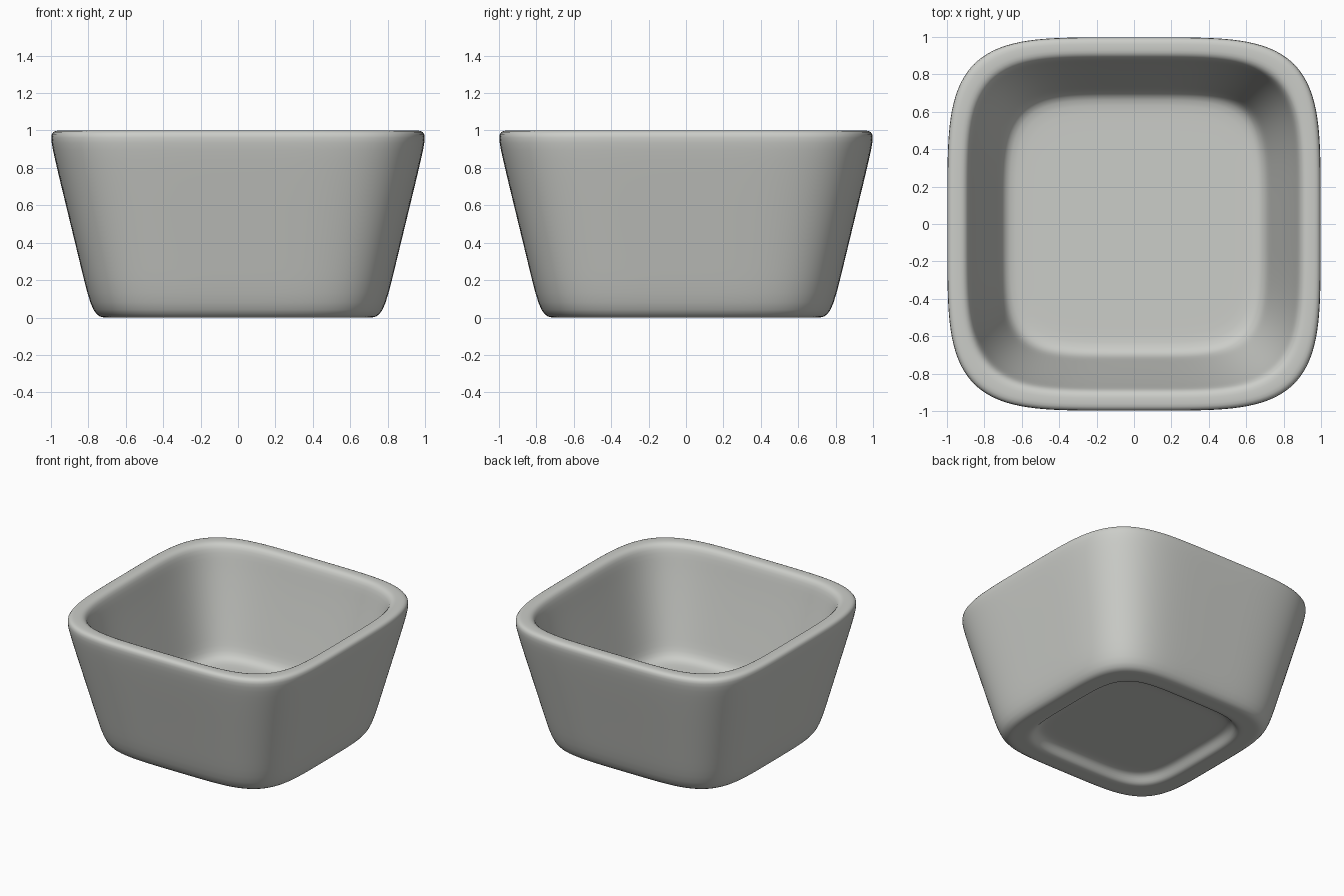
import bpy, bmesh
from math import sin, cos, tau

default = bpy.data.objects.get("Cube")
if default:
    bpy.data.objects.remove(default, do_unlink=True)

# One glazed grey for the whole dish
grey = bpy.data.materials.new("warm_grey")
grey.use_nodes = True
grey.diffuse_color = (0.60, 0.61, 0.58, 1)
grey.node_tree.nodes["Principled BSDF"].inputs["Base Color"].default_value = grey.diffuse_color

SEGMENTS = 48
SQUARENESS = 4.8

# Wall section (half width, height): foot recess, outer wall, rim, inner wall, floor
PROFILE = [
    (0.20, 0.065), (0.48, 0.065), (0.56, 0.065), (0.59, 0.0), (0.64, 0.0),
    (0.70, 0.0), (0.775, 0.0), (0.835, 0.25), (0.91, 0.56), (0.988, 0.88),
    (1.01, 1.0), (0.945, 1.0), (0.885, 1.0), (0.865, 0.88), (0.80, 0.60),
    (0.73, 0.32), (0.70, 0.20), (0.58, 0.20), (0.20, 0.20),
]


def rounded_square_ring(bm, half, z):
    ring = []
    for i in range(SEGMENTS):
        c, s = cos(tau * i / SEGMENTS), sin(tau * i / SEGMENTS)
        r = half / (abs(c) ** SQUARENESS + abs(s) ** SQUARENESS) ** (1 / SQUARENESS)
        ring.append(bm.verts.new((r * c, r * s, z)))
    return ring


# Loft the section around a rounded square
bm = bmesh.new()
rings = [rounded_square_ring(bm, half, z) for half, z in PROFILE]
for a, b in zip(rings, rings[1:]):
    for i in range(SEGMENTS):
        j = (i + 1) % SEGMENTS
        bm.faces.new((a[i], a[j], b[j], b[i]))
bm.faces.new(rings[0][::-1])
bm.faces.new(rings[-1])
bmesh.ops.recalc_face_normals(bm, faces=bm.faces)
for face in bm.faces:
    face.smooth = True

mesh = bpy.data.meshes.new("square_bowl")
bm.to_mesh(mesh)
bm.free()
mesh.materials.append(grey)
bowl = bpy.data.objects.new("square_bowl", mesh)
bpy.context.collection.objects.link(bowl)

# Soften the rim, foot and floor edges
soften = bowl.modifiers.new("soften", "SUBSURF")
soften.levels = soften.render_levels = 2
